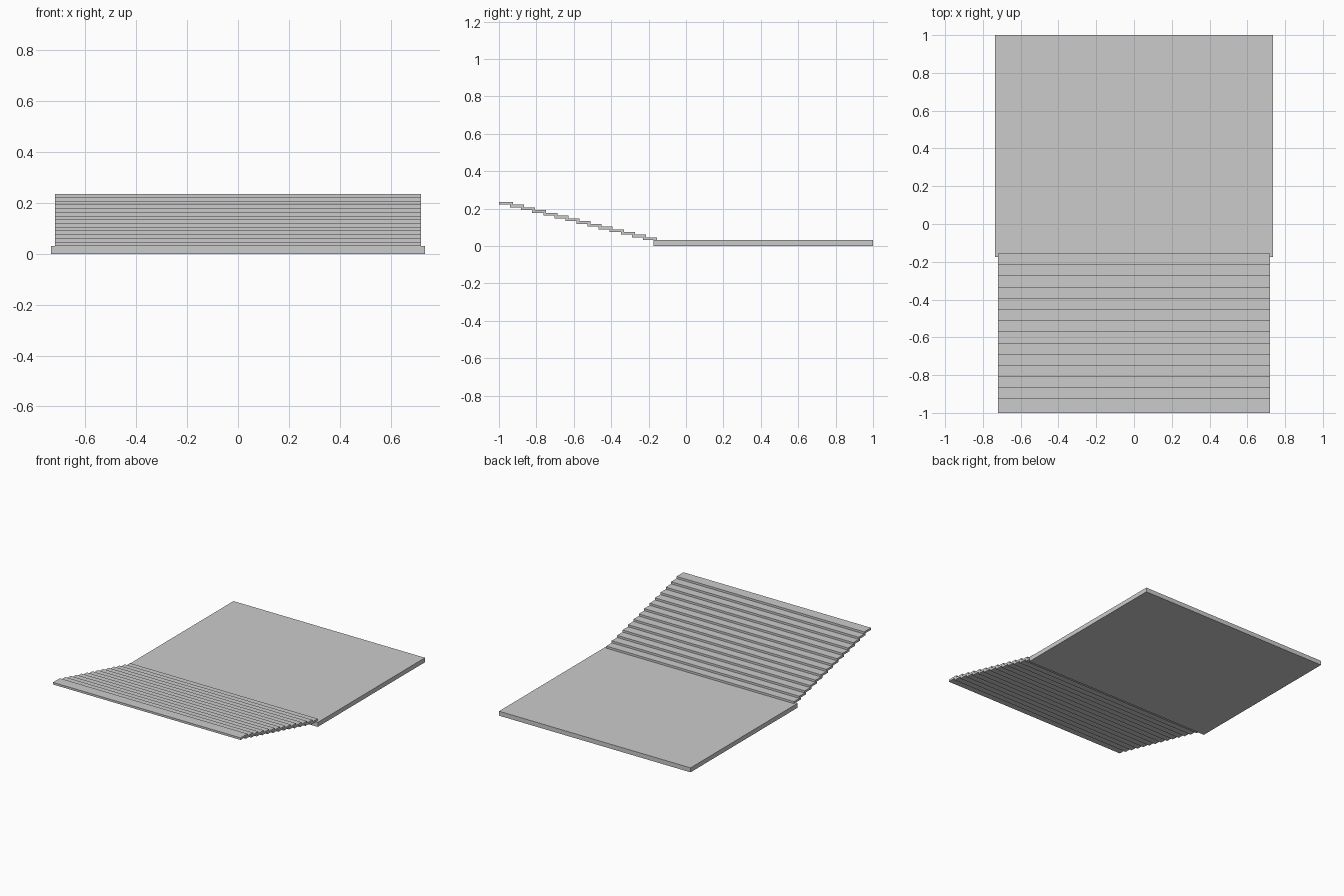
import bpy

if "Cube" in bpy.data.objects:
    bpy.data.objects.remove(bpy.data.objects["Cube"])

def box(name, x, y0, y1, z0, z1):
    bpy.ops.mesh.primitive_cube_add(size=1, location=(0, (y0 + y1) / 2, (z0 + z1) / 2))
    ob = bpy.context.object
    ob.name = name
    ob.scale = (2 * x, y1 - y0, z1 - z0)
    bpy.ops.object.transform_apply(location=False, rotation=False, scale=True)
    return ob

# Flat base slab
box("base_slab", 0.735, -0.175, 1.0, 0.0, 0.031)

# Rising flight of thin overlapping slats
COUNT = 14
DEPTH = 0.075
pitch = (1.0 - 0.155 - DEPTH) / (COUNT - 1)
rise = (0.235 - 0.031) / COUNT
for i in range(COUNT):
    y1 = -0.155 - i * pitch
    z0 = 0.031 + i * rise
    box(f"step_{i + 1:02d}", 0.72, y1 - DEPTH, y1, z0, z0 + rise)
